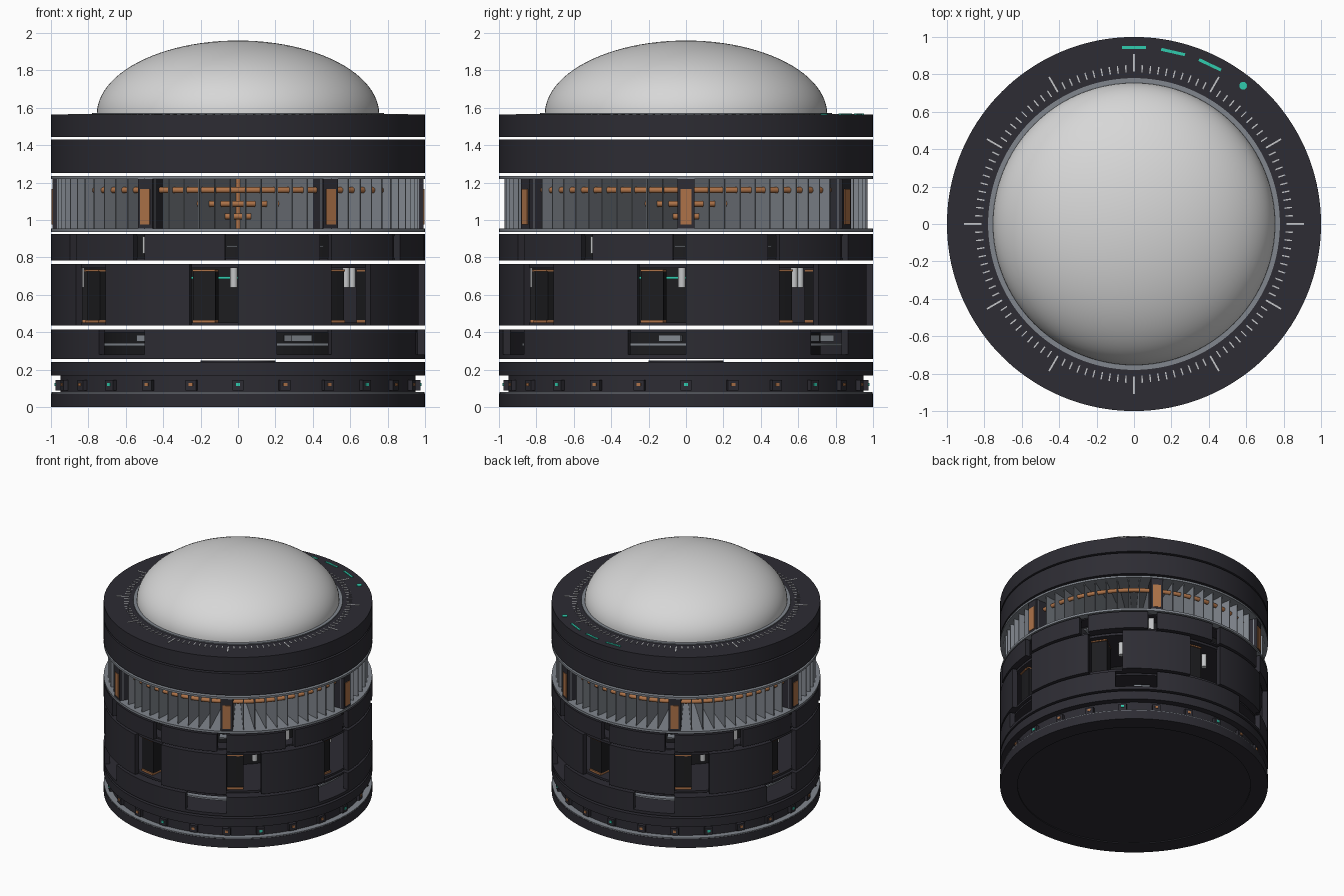
import bpy, bmesh, math
from mathutils import Matrix, Vector

if "Cube" in bpy.data.objects:
    bpy.data.objects.remove(bpy.data.objects["Cube"])

def material(name, r, g, b):
    m = bpy.data.materials.new(name)
    m.diffuse_color = (r, g, b, 1)
    m.use_nodes = True
    m.node_tree.nodes["Principled BSDF"].inputs["Base Color"].default_value = m.diffuse_color
    return m

DARK = material("dark_shell", 0.026, 0.025, 0.033)
BLACK = material("black_inside", 0.012, 0.012, 0.014)
STEEL = material("steel_grey", 0.22, 0.24, 0.27)
PALE = material("pale_grey", 0.55, 0.56, 0.57)
DOME = material("dome_white", 0.68, 0.68, 0.68)
COPPER = material("copper", 0.42, 0.17, 0.065)
TEAL = material("teal", 0.03, 0.60, 0.42)

def finish(name, bm, mat, smooth=True):
    bmesh.ops.recalc_face_normals(bm, faces=bm.faces)
    me = bpy.data.meshes.new(name)
    bm.to_mesh(me)
    bm.free()
    me.materials.append(mat)
    ob = bpy.data.objects.new(name, me)
    bpy.context.collection.objects.link(ob)
    if smooth:
        bpy.ops.object.select_all(action='DESELECT')
        ob.select_set(True)
        bpy.context.view_layer.objects.active = ob
        bpy.ops.object.shade_smooth_by_angle(angle=math.radians(35))
    return ob

def polar(r, deg, z):
    """Point at an angle measured from the front (-y) towards +x."""
    a = math.radians(deg)
    return Vector((r * math.sin(a), -r * math.cos(a), z))

def lathe(name, profile, mat, closed=False, n=144):
    """Spin an (r, z) profile; points with r = 0 become poles."""
    bm = bmesh.new()
    rows = []
    for r, z in profile:
        if r == 0:
            rows.append([bm.verts.new((0, 0, z))] * n)
        else:
            rows.append([bm.verts.new(polar(r, 360 * i / n, z)) for i in range(n)])
    pairs = list(zip(rows, rows[1:])) + ([(rows[-1], rows[0])] if closed else [])
    for a, b in pairs:
        for i in range(n):
            j = (i + 1) % n
            bm.faces.new(list(dict.fromkeys((a[i], a[j], b[j], b[i]))))
    return finish(name, bm, mat)

def disc(name, r, z0, z1, mat):
    return lathe(name, [(0, z0), (r, z0), (r, z1), (0, z1)], mat)

def tube(name, r0, r1, z0, z1, mat):
    return lathe(name, [(r0, z0), (r1, z0), (r1, z1), (r0, z1)], mat, True)

def torus(name, r, t, z, mat):
    ring = [(r + t * math.cos(k * math.pi / 6), z + t * math.sin(k * math.pi / 6)) for k in range(12)]
    return lathe(name, ring, mat, True)

def arcs(name, starts, width, r0, r1, z0, z1, mat):
    """Curved wall segments, each starting at an angle and spanning a width."""
    bm = bmesh.new()
    n = max(1, round(width / 2.5))
    for s in starts:
        rows = []
        for i in range(n + 1):
            a = s + width * i / n
            rows.append([bm.verts.new(polar(r, a, z)) for r, z in ((r0, z0), (r1, z0), (r1, z1), (r0, z1))])
        for p, q in zip(rows, rows[1:]):
            for k in range(4):
                bm.faces.new((p[k], p[(k + 1) % 4], q[(k + 1) % 4], q[k]))
        bm.faces.new(rows[0])
        bm.faces.new(rows[-1])
    return finish(name, bm, mat)

def boxes(name, angles, r0, r1, w, z0, z1, mat):
    """Straight boxes pointing outward at the given angles."""
    bm = bmesh.new()
    for a in angles:
        m = (Matrix.Rotation(math.radians(a), 4, 'Z') @ Matrix.Translation((0, -(r0 + r1) / 2, (z0 + z1) / 2))
             @ Matrix.Diagonal((w, r1 - r0, z1 - z0, 1)))
        bmesh.ops.create_cube(bm, size=1, matrix=m)
    return finish(name, bm, mat, False)

def rods(name, angles, r, t, z0, z1, mat):
    bm = bmesh.new()
    for a in angles:
        bmesh.ops.create_cone(bm, cap_ends=True, segments=16, radius1=t, radius2=t, depth=z1 - z0,
                              matrix=Matrix.Translation(polar(r, a, (z0 + z1) / 2)))
    return finish(name, bm, mat)

def every(step, start=0):
    return [start + step * i for i in range(round(360 / step))]

# Base: recessed underside, channel with small indicator blocks
lathe("base", [(0, 0.008), (0.87, 0.008), (0.87, 0), (1, 0), (1, 0.072), (0.95, 0.072),
               (0.95, 0.17), (1, 0.17), (1, 0.24), (0, 0.24)], DARK)
tube("base_trim", 0.94, 0.998, 0.072, 0.08, STEEL)
disc("base_hub", 0.2, 0.24, 0.25, DARK)
boxes("indicator_block", every(15), 0.94, 0.975, 0.06, 0.09, 0.145, DARK)
boxes("indicator_teal", every(45), 0.97, 0.98, 0.022, 0.112, 0.13, TEAL)
boxes("indicator_copper", [a for a in every(15) if a % 45], 0.97, 0.98, 0.022, 0.112, 0.13, COPPER)

# Lower tier: six wall segments around stacked boards
disc("lower_floor", 1, 0.257, 0.28, DARK)
arcs("lower_wall", every(60, 30), 42, 0.96, 1, 0.28, 0.415, DARK)
disc("lower_core", 0.72, 0.28, 0.4, BLACK)
disc("lower_board", 0.88, 0.328, 0.342, STEEL)
disc("lower_roof", 0.96, 0.4, 0.415, DARK)
boxes("lower_modules", every(60, 24), 0.74, 0.84, 0.12, 0.35, 0.385, STEEL)

# Middle tier: eight wall segments, dark modules and pale posts
disc("middle_floor", 0.965, 0.435, 0.452, DARK)
arcs("middle_wall", every(45), 30, 0.96, 1, 0.435, 0.765, DARK)
disc("middle_roof", 0.965, 0.745, 0.765, DARK)
disc("middle_core", 0.5, 0.452, 0.745, BLACK)
tube("middle_light_ring", 0.49, 0.51, 0.685, 0.697, TEAL)
arcs("middle_module", every(45, -15), 7.5, 0.8, 0.93, 0.467, 0.725, BLACK)
arcs("middle_copper_foot", every(45, -15), 7.5, 0.8, 0.94, 0.452, 0.467, COPPER)
arcs("middle_copper_cap", every(45, -15), 7.5, 0.8, 0.94, 0.725, 0.735, COPPER)
rods("middle_post", every(45, -1.5), 0.84, 0.02, 0.64, 0.745, PALE)

# Upper tier: twelve wall segments with narrow slots
disc("upper_floor", 0.965, 0.785, 0.797, DARK)
arcs("upper_wall", every(30), 26, 0.96, 1, 0.785, 0.925, DARK)
disc("upper_roof", 0.965, 0.915, 0.925, DARK)
disc("upper_core", 0.86, 0.797, 0.915, BLACK)
boxes("upper_panel", every(90, -32), 0.86, 0.93, 0.04, 0.82, 0.913, PALE)
boxes("upper_strip", [a for a in every(30, -2) if (a + 32) % 90], 0.86, 0.92, 0.06, 0.855, 0.865, STEEL)

# Cooling tier: radial fins, copper core and rings, six pillars
disc("fin_plate_bottom", 1, 0.937, 0.955, STEEL)
disc("fin_plate_top", 1, 1.22, 1.236, STEEL)
boxes("fins", every(5, 2.5), 0.34, 0.97, 0.006, 0.955, 1.22, STEEL)
disc("copper_core", 0.32, 0.955, 1.22, COPPER)
for r, z in ((0.91, 1.16), (0.72, 1.087), (0.54, 1.02)):
    torus("copper_ring", r, 0.016, z, COPPER)
boxes("fin_pillar", every(60, 30), 0.88, 0.993, 0.09, 0.955, 1.22, DARK)
boxes("fin_pillar_panel", every(60, 30), 0.98, 0.998, 0.06, 0.975, 1.165, COPPER)

# Collar and top plate
disc("collar", 1, 1.252, 1.43, DARK)
disc("top_plate", 1, 1.444, 1.565, DARK)

# Dome and its seat ring
tube("dome_seat", 0.74, 0.78, 1.56, 1.573, STEEL)
lathe("dome", [(0.755, 1.56)] + [(0.755 * math.cos(k * math.pi / 48), 1.565 + 0.395 * math.sin(k * math.pi / 48))
      for k in range(1, 24)] + [(0, 1.96)], DOME)

# Dial ticks and teal marks on the top plate
boxes("tick_short", [a for a in every(3) if a % 30], 0.81, 0.85, 0.007, 1.563, 1.568, PALE)
boxes("tick_long", every(30), 0.815, 0.908, 0.009, 1.563, 1.568, PALE)
boxes("teal_dash", [180, 167.2, 154.5], 0.935, 0.951, 0.13, 1.563, 1.57, TEAL)
rods("teal_dot", [141.7], 0.942, 0.021, 1.563, 1.57, TEAL)
